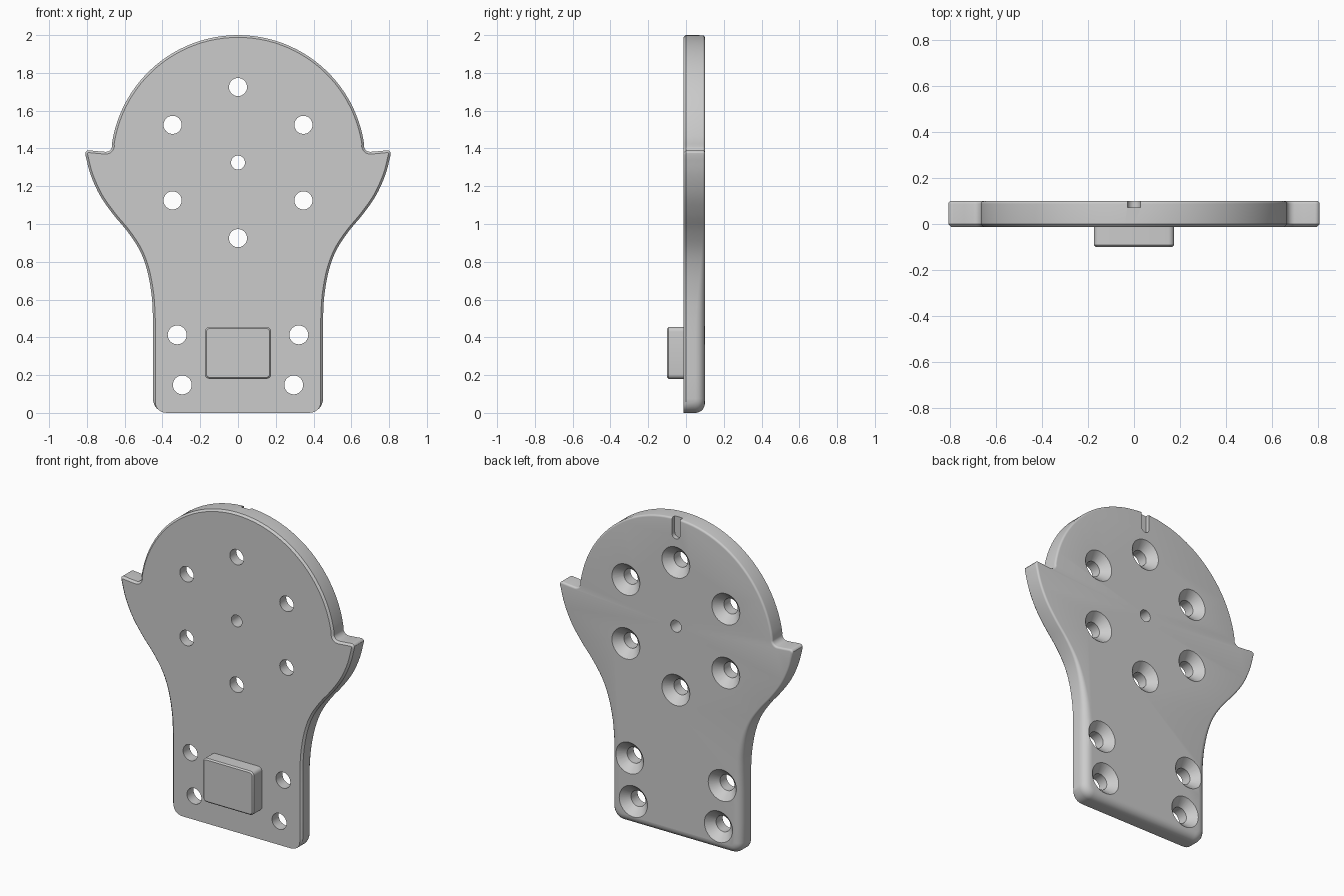
import bpy, bmesh
from math import sin, cos, pi, radians, atan2
from mathutils import Vector

FRONT, BACK = -0.013, 0.10
HEAD_Z, HEAD_R = 1.325, 0.675

cube = bpy.data.objects.get("Cube")
if cube:
    bpy.data.objects.remove(cube, do_unlink=True)


def arc(cx, cz, r, a0, a1, n):
    return [Vector((cx + r * cos(a), cz + r * sin(a)))
            for a in (radians(a0 + (a1 - a0) * i / n) for i in range(n + 1))]


def spline(pts, steps=4):
    """Smooth curve through the given points."""
    p = [Vector(q) for q in pts]
    p = [2 * p[0] - p[1]] + p + [2 * p[-1] - p[-2]]
    out = []
    for a, b, c, d in zip(p, p[1:], p[2:], p[3:]):
        for i in range(steps):
            t = i / steps
            out.append(0.5 * (2 * b + (c - a) * t + (2 * a - 5 * b + 4 * c - d) * t ** 2
                              + (3 * b - a - 3 * c + d) * t ** 3))
    return out + [p[-2]]


def fade(z, lo, hi):
    t = min(max((z - lo) / (hi - lo), 0), 1)
    return t * t * (3 - 2 * t)


def inset(outline, amount):
    """Move each outline point inwards by amount(z)."""
    out = []
    for i, p in enumerate(outline):
        e0 = (p - outline[i - 1]).normalized()
        e1 = (outline[(i + 1) % len(outline)] - p).normalized()
        t = (e0 + e1).normalized()
        out.append(p + Vector((-t.y, t.x)) * amount(p.y))
    return out


def loft(bm, rings):
    """Skin closed rings of (x, y, z) points and cap both ends."""
    loops = [[bm.verts.new(c) for c in ring] for ring in rings]
    for a, b in zip(loops, loops[1:]):
        for i in range(len(a)):
            j = (i + 1) % len(a)
            bm.faces.new((a[i], a[j], b[j], b[i]))
    bm.faces.new(loops[0][::-1])
    bm.faces.new(loops[-1])


def at_depth(points, y):
    return [(p.x, y, p.y) for p in points]


def finish(name, bm):
    bmesh.ops.recalc_face_normals(bm, faces=bm.faces)
    mesh = bpy.data.meshes.new(name)
    bm.to_mesh(mesh)
    bm.free()
    obj = bpy.data.objects.new(name, mesh)
    bpy.context.collection.objects.link(obj)
    return obj


def shade(obj):
    bpy.ops.object.select_all(action='DESELECT')
    obj.select_set(True)
    bpy.context.view_layer.objects.active = obj
    bpy.ops.object.shade_smooth_by_angle(angle=radians(30))


# Plate outline: lower corner, flaring flank, side horn, round head
flank = [(0.45, 0.5), (0.457, 0.62), (0.48, 0.75), (0.52, 0.86), (0.585, 0.96),
         (0.66, 1.05), (0.73, 1.15), (0.78, 1.26), (0.808, 1.365)]
start = atan2(0.1, 0.667) * 180 / pi
half = arc(0.375, 0.075, 0.075, -90, 0, 8)
half += [Vector((0.45, z)) for z in (0.2, 0.3, 0.4)]
half += spline(flank)
half += arc(0.79, 1.37, 0.02, 20, 95, 4)
half += [Vector((0.74, 1.385))]
half += arc(0.7, 1.416, 0.034, 270, 190, 5)
half += arc(0, HEAD_Z, HEAD_R, start, 90, 24)
outline = half + [Vector((-p.x, p.y)) for p in reversed(half[:-1])]

# Plate: small front chamfer, back rounding that grows towards the foot
CH = 0.012


def front_chamfer(z):
    return CH * fade(z, 0.01, 0.07)


def back_radius(z):
    return 0.05 - (0.05 - CH) * fade(z, 0.4, 1.0)


rings = [at_depth(inset(outline, front_chamfer), FRONT), at_depth(outline, FRONT + CH)]
STEPS = 5
for k in range(STEPS + 1):
    a = k / STEPS * pi / 2
    ring = inset(outline, lambda z: back_radius(z) * (1 - cos(a)))
    rings.append([(q.x, BACK - back_radius(p.y) * (1 - sin(a)), q.y)
                  for p, q in zip(outline, ring)])
bm = bmesh.new()
loft(bm, rings)
plate = finish("mounting_plate", bm)

# Cutters: countersunk screw holes, plain centre hole, top notch
bm = bmesh.new()


def drill(x, z, r, sink=0.0):
    profile = [(r, FRONT - 0.05), (r, BACK - sink), (r + sink, BACK), (r + sink, BACK + 0.05)]
    if not sink:
        profile = [profile[0], profile[-1]]
    loft(bm, [at_depth(arc(x, z, rad, 0, 348.75, 31), y) for rad, y in profile])


for i in range(6):
    a = pi / 2 + i * pi / 3
    drill(0.4 * cos(a), HEAD_Z + 0.4 * sin(a), 0.048, 0.049)
for side in (-1, 1):
    for x, z in ((0.322, 0.413), (0.295, 0.148)):
        drill(side * x, z, 0.05, 0.048)
drill(0, HEAD_Z, 0.037)

notch = arc(0, 1.9, 0.028, 180, 360, 12) + [Vector((0.028, 2.1)), Vector((-0.028, 2.1))]
loft(bm, [at_depth(notch, BACK - 0.028), at_depth(notch, BACK + 0.05)])
cutter = finish("hole_cutter", bm)
cutter.hide_render = True

cut = plate.modifiers.new("Holes", 'BOOLEAN')
cut.operation = 'DIFFERENCE'
cut.solver = 'EXACT'
cut.object = cutter
bpy.context.view_layer.objects.active = plate
bpy.ops.object.modifier_apply(modifier=cut.name)
bpy.data.objects.remove(cutter, do_unlink=True)
shade(plate)

# Raised rounded block on the lower front
W, Z0, Z1, R = 0.175, 0.18, 0.455, 0.025
block = (arc(W - R, Z0 + R, R, -90, 0, 5) + arc(W - R, Z1 - R, R, 0, 90, 5)
         + arc(R - W, Z1 - R, R, 90, 180, 5) + arc(R - W, Z0 + R, R, 180, 270, 5))
bm = bmesh.new()
loft(bm, [at_depth(inset(block, lambda z: 0.008), -0.10),
          at_depth(block, -0.092), at_depth(block, FRONT + 0.002)])
shade(finish("front_block", bm))
